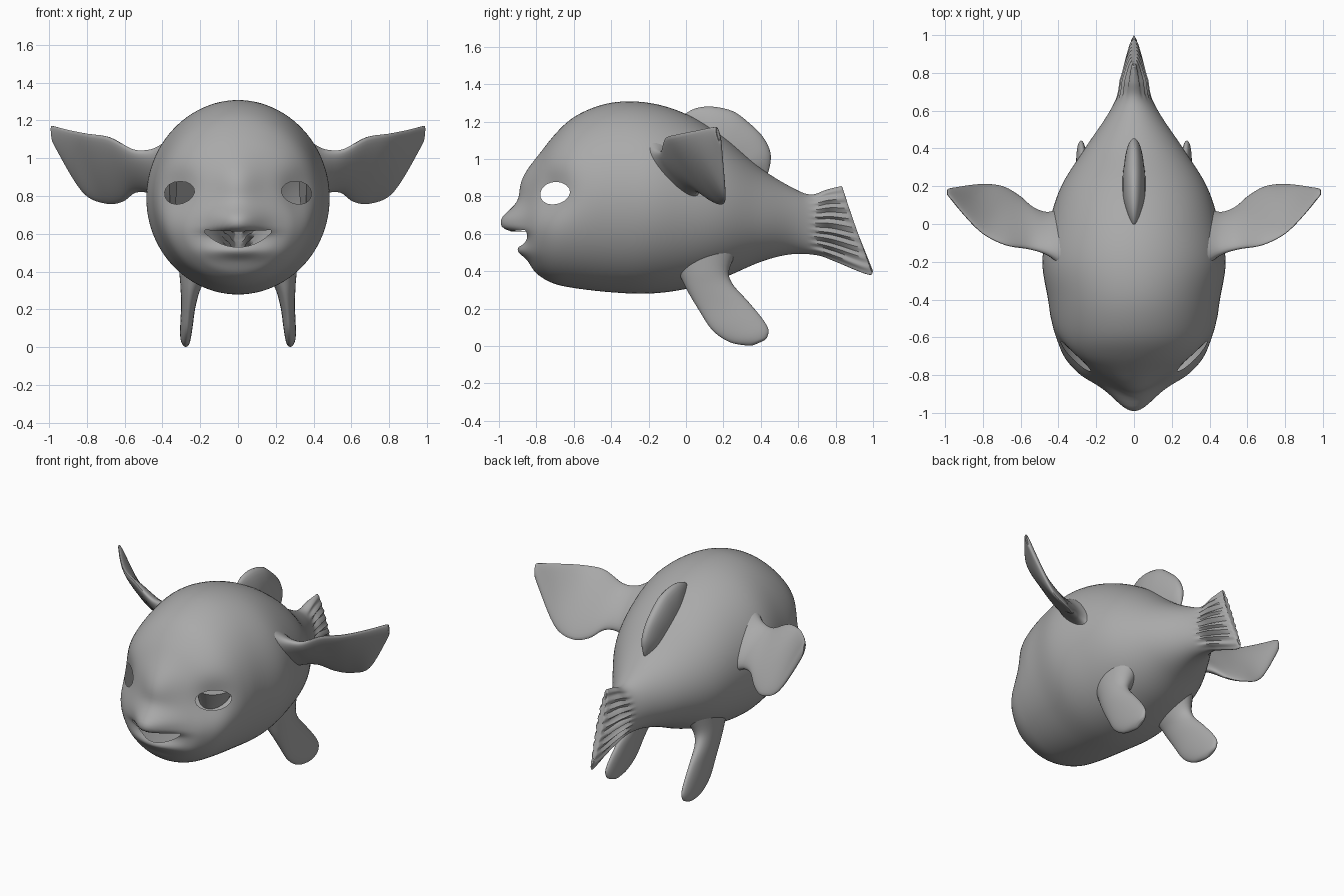
import bpy, bmesh, math
from mathutils import Vector
from mathutils.bvhtree import BVHTree

if "Cube" in bpy.data.objects:
    bpy.data.objects.remove(bpy.data.objects["Cube"])

grey = bpy.data.materials.new("fish_grey")
grey.diffuse_color = (0.4, 0.4, 0.4, 1)
grey.use_nodes = True
grey.node_tree.nodes["Principled BSDF"].inputs["Base Color"].default_value = grey.diffuse_color


def add_object(name, bm):
    bmesh.ops.recalc_face_normals(bm, faces=bm.faces)
    mesh = bpy.data.meshes.new(name)
    bm.to_mesh(mesh)
    bm.free()
    mesh.materials.append(grey)
    obj = bpy.data.objects.new(name, mesh)
    bpy.context.collection.objects.link(obj)
    return obj


def smooth(obj):
    bpy.ops.object.select_all(action='DESELECT')
    bpy.context.view_layer.objects.active = obj
    obj.select_set(True)
    bpy.ops.object.shade_smooth_by_angle(angle=math.radians(50))


def spline(p, i, t):
    a, b, c, d = (p[min(max(k, 0), len(p) - 1)] for k in (i - 1, i, i + 1, i + 2))
    return 0.5 * (2 * b + (c - a) * t + (2 * a - 5 * b + 4 * c - d) * t * t
                  + (3 * b - a - 3 * c + d) * t ** 3)


# Lens-shaped rings through stations of (first edge, second edge, half thickness)
def loft(name, stations, steps=5, sides=32, shape=None):
    A = [Vector(s[0]) for s in stations]
    B = [Vector(s[1]) for s in stations]
    W = [s[2] for s in stations]
    rows = [(i, k / steps) for i in range(len(W) - 1) for k in range(steps)]
    rows.append((len(W) - 2, 1.0))
    rows = [(spline(A, i, t), spline(B, i, t), max(spline(W, i, t), 0.003)) for i, t in rows]
    bm = bmesh.new()
    rings = []
    for j, (a, b, w) in enumerate(rows):
        p, q = rows[max(j - 1, 0)], rows[min(j + 1, len(rows) - 1)]
        n = (b - a).cross(q[0] + q[1] - p[0] - p[1]).normalized()
        ring = []
        for k in range(sides):
            ang = 2 * math.pi * k / sides
            co = a.lerp(b, (1 - math.cos(ang)) / 2) + n * w * math.sin(ang)
            ring.append(bm.verts.new(shape(co, ang) if shape else co))
        rings.append(ring)
    for r, s in zip(rings, rings[1:]):
        for k in range(sides):
            m = (k + 1) % sides
            bm.faces.new((r[k], r[m], s[m], s[k]))
    bm.faces.new(rings[0])
    bm.faces.new(rings[-1])
    return add_object(name, bm)


def gauss(v, s):
    return math.exp(-(v / s) ** 2)


# Snout, lower lip, eye sockets and tail rays
def sculpt(co, ang):
    x, y, z = co
    if y < -0.5:
        below = math.exp(-((0.665 - z) / 0.06) ** 4)
        nose = gauss(z - 0.665, 0.085) if z > 0.665 else below
        dy = 0.125 * gauss(x, 0.14) * nose
        dy += 0.06 * gauss(x, 0.12) * gauss(z - 0.87, 0.14)
        dy += 0.045 * gauss(x, 0.15) * gauss(z - 0.51, 0.04)
        side = 1 if x > 0 else -1
        d = Vector((abs(x) - 0.34, y + 0.73, (z - 0.82) * 1.1)).length
        push = 0.055 * gauss(d, 0.14)
        co = Vector((x - side * push * 0.7, y - dy + push * 0.7, z))
    elif y > 0.66:
        f = min((y - 0.66) / 0.1, 1) * 0.22
        co = Vector((x * (1 + f * math.sin(9 * math.pi * math.cos(ang))), y, z))
    return co


# Body and tail: top y, top z, bottom y, bottom z, half width
profile = [(-0.866, 0.60, -0.866, 0.57, 0.015), (-0.852, 0.71, -0.85, 0.49, 0.13),
           (-0.825, 0.86, -0.83, 0.43, 0.23), (-0.78, 1.00, -0.79, 0.38, 0.31),
           (-0.70, 1.13, -0.71, 0.335, 0.385), (-0.58, 1.235, -0.6, 0.31, 0.425),
           (-0.4, 1.30, -0.4, 0.287, 0.455), (-0.2, 1.30, -0.2, 0.28, 0.485),
           (0, 1.24, 0, 0.305, 0.45), (0.2, 1.12, 0.2, 0.365, 0.385),
           (0.4, 0.95, 0.4, 0.45, 0.26), (0.58, 0.84, 0.56, 0.49, 0.145),
           (0.67, 0.81, 0.70, 0.485, 0.085), (0.75, 0.835, 0.80, 0.45, 0.06),
           (0.81, 0.85, 0.92, 0.40, 0.038), (0.835, 0.85, 0.985, 0.38, 0.022),
           (0.84, 0.80, 1.0, 0.40, 0.008)]
body = loft("body", [((0, p[0], p[1]), (0, p[2], p[3]), p[4]) for p in profile],
            steps=7, sides=96, shape=sculpt)


# Straight cutter from an outline, pushed along an axis
def prism(name, origin, right, axis, outline, depth):
    bm = bmesh.new()
    ends = [[bm.verts.new(origin + right * u + Vector((0, 0, v)) + axis * s)
             for u, v in outline] for s in (-depth, depth)]
    n = len(outline)
    for k in range(n):
        m = (k + 1) % n
        bm.faces.new((ends[0][k], ends[0][m], ends[1][m], ends[1][k]))
    bm.faces.new(ends[0])
    bm.faces.new(ends[1])
    obj = add_object(name, bm)
    obj.hide_render = True
    return obj


# Eye and mouth openings
cutters = []
almond = [(0.113 * math.cos(a), 0.064 * math.sin(a) * (1 if math.sin(a) < 0 else 0.9))
          for a in (math.pi * k / 8 for k in range(16))]
for s in (-1, 1):
    cutters.append(prism("eye_cutter", Vector((s * 0.29, -0.68, 0.82)),
                         Vector((s * 0.7, 0.7, 0)), Vector((s * 0.7, -0.7, 0)), almond, 0.13))
us = [-0.175 + 0.35 * k / 12 for k in range(13)]
smile = [(u, 0.53 + 0.075 * (abs(u) / 0.175) ** 2.2) for u in us]
smile += [(u, 0.612 + 0.008 * abs(u) / 0.175) for u in reversed(us)]
cutters.append(prism("mouth_cutter", Vector((0, -0.9, 0)), Vector((1, 0, 0)),
                     Vector((0, 1, 0)), smile, 0.17))

src = bmesh.new()
src.from_mesh(body.data)
skin = BVHTree.FromBMesh(src)
for c in cutters:
    mod = body.modifiers.new("opening", 'BOOLEAN')
    mod.operation, mod.solver, mod.object = 'DIFFERENCE', 'EXACT', c
dg = bpy.context.evaluated_depsgraph_get()
cut = bpy.data.meshes.new_from_object(body.evaluated_get(dg))
body.modifiers.clear()
for c in cutters:
    bpy.data.objects.remove(c)
# Drop the pocket walls so the openings lead into the hollow body
bm = bmesh.new()
bm.from_mesh(cut)
inner = [f for f in bm.faces if skin.find_nearest(f.calc_center_median())[3] > 0.008]
bmesh.ops.delete(bm, geom=inner, context='FACES')
bm.to_mesh(cut)
bm.free()
src.free()
body.data = cut
smooth(body)

# Dorsal fin
crest = [(-0.05, 1.20, 0.015), (0.03, 1.262, 0.045), (0.13, 1.28, 0.06), (0.25, 1.255, 0.062),
         (0.34, 1.19, 0.06), (0.41, 1.12, 0.055), (0.45, 1.04, 0.05), (0.45, 0.97, 0.04),
         (0.43, 0.90, 0.015)]
smooth(loft("dorsal_fin", [((0, y, z), (0, 0.15, 0.9), w) for y, z, w in crest]))

# Side and belly fins, mirrored
side_fin = [((0.34, -0.24, 1.12), (0.34, 0.12, 0.70), 0.12),
            ((0.42, -0.18, 1.06), (0.41, 0.07, 0.79), 0.07),
            ((0.48, -0.15, 1.04), (0.47, 0.06, 0.82), 0.048),
            ((0.56, -0.13, 1.045), (0.54, 0.09, 0.82), 0.038),
            ((0.68, -0.11, 1.11), (0.61, 0.15, 0.77), 0.032),
            ((0.80, -0.05, 1.13), (0.70, 0.20, 0.76), 0.028),
            ((0.90, 0.05, 1.15), (0.82, 0.21, 0.82), 0.024),
            ((0.98, 0.15, 1.17), (0.96, 0.19, 1.05), 0.015),
            ((0.987, 0.165, 1.165), (0.985, 0.18, 1.10), 0.006)]
belly_fin = [((0.21, -0.10, 0.50), (0.21, 0.27, 0.50), 0.11),
             ((0.235, -0.03, 0.37), (0.24, 0.23, 0.40), 0.075),
             ((0.25, 0.01, 0.29), (0.255, 0.25, 0.33), 0.052),
             ((0.262, 0.07, 0.19), (0.265, 0.33, 0.24), 0.038),
             ((0.27, 0.14, 0.085), (0.275, 0.405, 0.15), 0.033),
             ((0.275, 0.23, 0.022), (0.28, 0.44, 0.09), 0.028),
             ((0.275, 0.32, 0.003), (0.28, 0.435, 0.05), 0.02),
             ((0.277, 0.36, 0.004), (0.28, 0.42, 0.03), 0.006)]
for s, label in ((-1, "left"), (1, "right")):
    for name, fin in (("side_fin", side_fin), ("belly_fin", belly_fin)):
        smooth(loft(name + "_" + label,
                    [((a[0] * s, a[1], a[2]), (b[0] * s, b[1], b[2]), w) for a, b, w in fin]))
